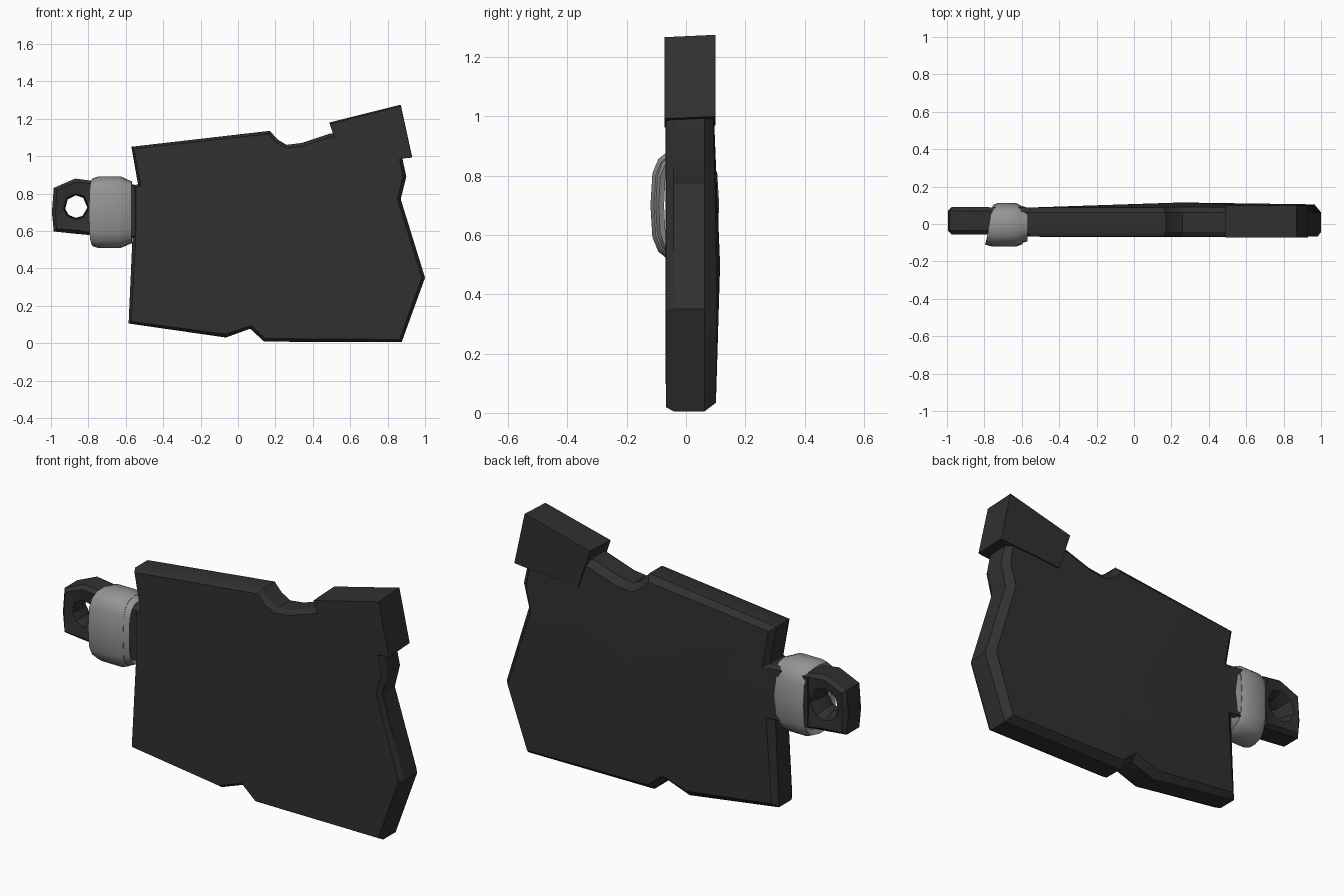
import bpy, bmesh, math
from mathutils import Vector

cube = bpy.data.objects.get("Cube")
if cube:
    bpy.data.objects.remove(cube)


def material(name, v):
    m = bpy.data.materials.new(name)
    m.use_nodes = True
    m.diffuse_color = (v, v, v, 1)
    m.node_tree.nodes["Principled BSDF"].inputs["Base Color"].default_value = (v, v, v, 1)
    return m


dark = material("dark iron", 0.03)
grey = material("grey cloth", 0.3)


def loft(name, rings, mat, caps=None, closed=False, angle=30):
    """Skin rings of points; caps are optional centre points of end fans."""
    bm = bmesh.new()
    rows = [[bm.verts.new(p) for p in r] for r in rings]
    n = len(rows[0])
    pairs = list(zip(rows, rows[1:]))
    if closed:
        pairs.append((rows[-1], rows[0]))
    for a, b in pairs:
        for i in range(n):
            j = (i + 1) % n
            bm.faces.new((a[i], a[j], b[j], b[i]))
    if caps:
        for row, c in zip((rows[0], rows[-1]), caps):
            v = bm.verts.new(c)
            for i in range(n):
                bm.faces.new((row[i], row[(i + 1) % n], v))
    bmesh.ops.recalc_face_normals(bm, faces=bm.faces)
    me = bpy.data.meshes.new(name)
    bm.to_mesh(me)
    bm.free()
    ob = bpy.data.objects.new(name, me)
    bpy.context.collection.objects.link(ob)
    me.materials.append(mat)
    bpy.context.view_layer.objects.active = ob
    ob.select_set(True)
    bpy.ops.object.shade_smooth_by_angle(angle=math.radians(angle))
    ob.select_set(False)
    return ob


def inset(outline, d, y):
    """Shift an (x, z) outline inward by d; y is a number or a rule."""
    out = []
    n = len(outline)
    for i, p in enumerate(outline):
        a, b = Vector(outline[i - 1]), Vector(outline[(i + 1) % n])
        p = Vector(p)
        n1, n2 = (p - a).normalized(), (b - p).normalized()
        s = (Vector((n1.y, -n1.x)) + Vector((n2.y, -n2.x))).normalized()
        q = p + s * d
        out.append((q.x, y(q.x, q.y) if callable(y) else y, q.y))
    return out


# Blade slab, clockwise chipped outline with bevelled rims and a swollen back
blade = [(-0.57, 1.05), (0.17, 1.135), (0.21, 1.09), (0.26, 1.06), (0.34, 1.07),
         (0.49, 1.12), (0.85, 1.12), (0.9, 0.89), (0.87, 0.77), (1.0, 0.35),
         (0.875, 0.005), (0.14, 0.008), (0.065, 0.077), (-0.065, 0.03),
         (-0.585, 0.105), (-0.565, 0.55), (-0.56, 0.84), (-0.535, 0.85)]


def back_y(x, z):
    return 0.088 + 0.035 * max(0, 1 - abs(x - 0.5) / 0.9) * max(0, 1 - abs(z - 0.35) / 0.8)


loft("blade", [inset(blade, 0.018, -0.068), inset(blade, 0, -0.042),
               inset(blade, 0, 0.062), inset(blade, 0.035, back_y)],
     dark, caps=[(0.2, -0.07, 0.55), (0.25, 0.115, 0.5)])

# Block at the blade's upper corner
block = [(0.49, 1.175), (0.87, 1.27), (0.93, 0.995), (0.83, 0.985), (0.72, 0.98), (0.56, 0.965)]
loft("corner_block", [[(x, -0.073, z - 0.003) for x, z in block],
                      [(x, 0.1, z + 0.005) for x, z in block]],
     dark, caps=[(0.72, -0.073, 1.1), (0.72, 0.1, 1.1)])

# Handle eye, a chunky plate around a round hole
eye = [(-0.995, 0.7), (-0.985, 0.83), (-0.87, 0.88), (-0.76, 0.865),
       (-0.76, 0.72), (-0.76, 0.575), (-0.87, 0.585), (-0.985, 0.597)]
centre = Vector((-0.865, 0.73))


def hole(r, y):
    pts = []
    for p in eye:
        d = (Vector(p) - centre).normalized() * r + centre
        pts.append((d.x, y, d.y))
    return pts


loft("handle_eye", [hole(0.06, 0.02), hole(0.07, -0.045), inset(eye, 0.02, -0.055),
                    inset(eye, 0, -0.035), inset(eye, 0, 0.07),
                    inset(eye, 0.02, 0.09), hole(0.085, 0.085)], dark, closed=True)

# Neck joining the eye to the blade
neck = [(-0.78, 0.86), (-0.52, 0.845), (-0.52, 0.56), (-0.78, 0.575)]
loft("handle_neck", [inset(neck, 0.015, -0.06), inset(neck, 0, -0.04),
                     inset(neck, 0, 0.07), inset(neck, 0.015, 0.088)],
     dark, caps=[(-0.65, -0.06, 0.71), (-0.65, 0.088, 0.71)])


# Cloth wrap: flattened, slightly skewed bands around the neck
def band(name, x0, x1, hy, hz, thick):
    profile = [(x0 + 0.01, -thick), (x0, -0.01), (x0 + 0.03, 0),
               (x1 - 0.03, 0), (x1, -0.012), (x1 - 0.01, -thick)]
    rings = []
    for x, off in profile:
        ring = []
        for k in range(16):
            t = math.tau * k / 16
            c, s = math.cos(t), math.sin(t)
            y = -0.004 + (hy + off) * math.copysign(abs(c) ** 0.75, c)
            z = 0.7 + (hz + off) * math.copysign(abs(s) ** 0.6, s)
            mid = (x0 + x1) / 2
            ring.append((mid + (x - mid) * (1 - 0.15 * c) + 0.008 * c, y, z))
        rings.append(ring)
    loft(name, rings, grey, closed=True, angle=50)


band("wrap_main", -0.775, -0.6, 0.116, 0.192, 0.035)
band("wrap_end", -0.66, -0.568, 0.1, 0.178, 0.03)
